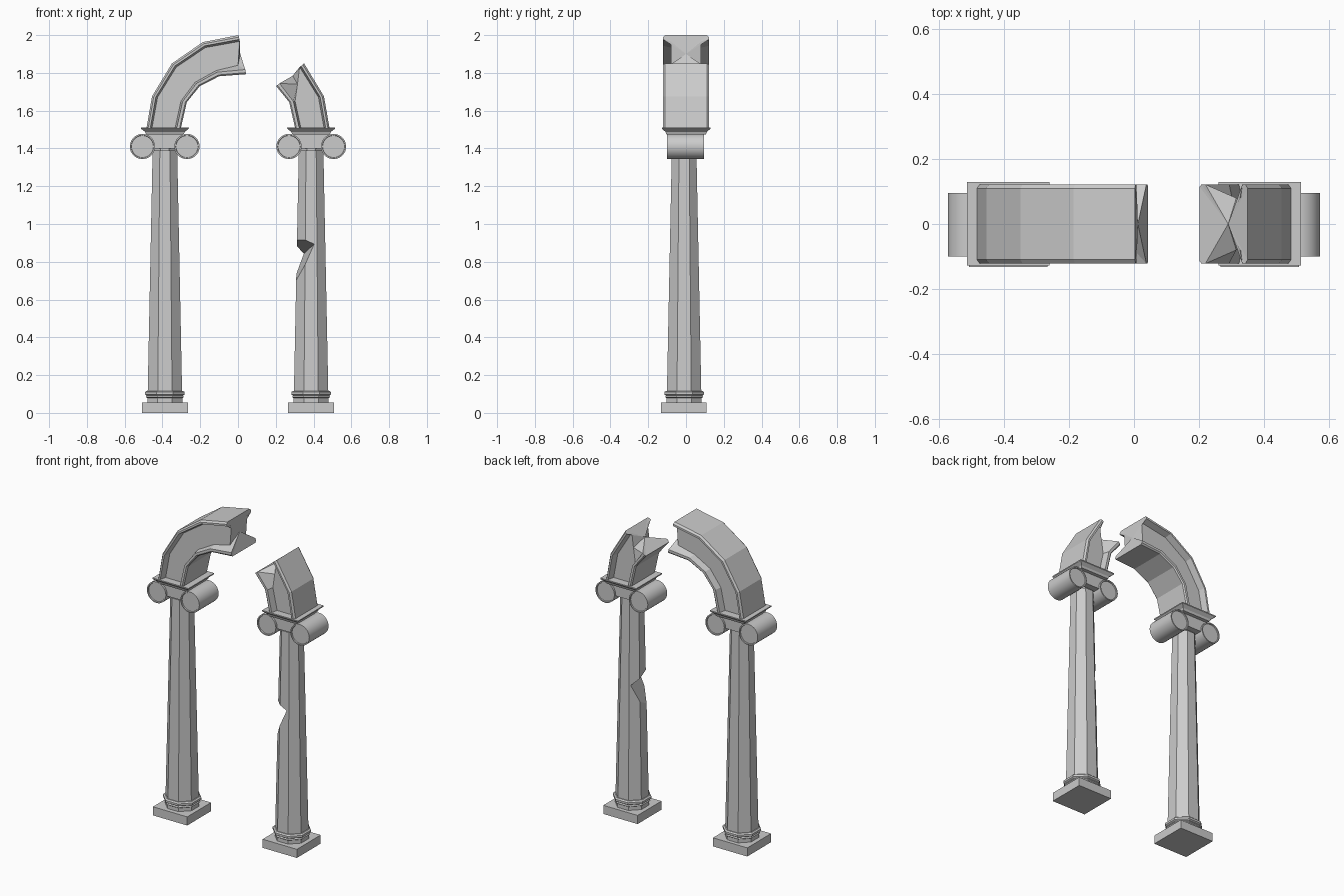
import bpy, bmesh, math
from mathutils import Vector

if "Cube" in bpy.data.objects:
    bpy.data.objects.remove(bpy.data.objects["Cube"])

CX, CY = 0.387, -0.01   # column axis


def finish(name, bm):
    bmesh.ops.recalc_face_normals(bm, faces=bm.faces)
    me = bpy.data.meshes.new(name)
    bm.to_mesh(me)
    bm.free()
    ob = bpy.data.objects.new(name, me)
    bpy.context.collection.objects.link(ob)
    return ob


def loft(name, rings):
    """Skin a closed solid through equal-length rings of points."""
    bm = bmesh.new()
    vr = [[bm.verts.new(p) for p in r] for r in rings]
    n = len(vr[0])
    for a, b in zip(vr, vr[1:]):
        for i in range(n):
            j = (i + 1) % n
            bm.faces.new((a[i], a[j], b[j], b[i]))
    bm.faces.new(vr[0])
    bm.faces.new(vr[-1])
    return finish(name, bm)


def rect(cx, cy, hx, hy, z):
    return [(cx + sx * hx, cy + sy * hy, z)
            for sx, sy in ((-1, -1), (1, -1), (1, 1), (-1, 1))]


def turned(name, cx, profile, sides=8):
    """Faceted turning; radii are measured across the flats."""
    k = 1 / math.cos(math.pi / sides)
    ang = [math.tau * (i + 0.5) / sides for i in range(sides)]
    return loft(name, [[(cx + r * k * math.cos(a), CY + r * k * math.sin(a), z)
                        for a in ang] for r, z in profile])


def scroll(name, cx):
    """Horizontal drum with slightly recessed ends."""
    rings = []
    for r, y in ((0.058, -0.094), (0.060, -0.1), (0.067, -0.1),
                 (0.067, 0.095), (0.060, 0.095), (0.058, 0.089)):
        rings.append([(cx + r * math.cos(math.tau * i / 28), y,
                       1.41 + r * math.sin(math.tau * i / 28)) for i in range(28)])
    ob = loft(name, rings)
    bpy.ops.object.select_all(action='DESELECT')
    ob.select_set(True)
    bpy.context.view_layer.objects.active = ob
    bpy.ops.object.shade_smooth_by_angle(angle=math.radians(30))


# I-shaped arch section: (fraction from outer to inner edge, half width)
HALF = [(0, 0.11), (0.05, 0.122), (0.11, 0.122), (0.16, 0.08),
        (0.83, 0.08), (0.88, 0.122), (0.96, 0.122), (1, 0.115)]
SECTION = HALF + [(t, -y) for t, y in reversed(HALF)]


def arch(name, outer, inner, web_end, tip):
    """Sweep the section along the arch; the broken end is fanned to a tip."""
    bm = bmesh.new()
    rings = []
    for k, (o, i) in enumerate(zip(outer, inner)):
        o, i = Vector((o[0], 0, o[1])), Vector((i[0], 0, i[1]))
        ring = []
        for t, y in SECTION:
            p = o.lerp(i, t)
            if k == len(outer) - 1 and t == 0.83:
                p = Vector((web_end[0], 0, web_end[1]))
            p.y = y
            ring.append(bm.verts.new(p))
        rings.append(ring)
    n = len(SECTION)
    for a, b in zip(rings, rings[1:]):
        for i in range(n):
            bm.faces.new((a[i], a[(i + 1) % n], b[(i + 1) % n], b[i]))
    bm.faces.new(rings[0])
    c = bm.verts.new(tip)
    for i in range(n):
        bm.faces.new((rings[-1][i], rings[-1][(i + 1) % n], c))
    return finish(name, bm)


# Two matching columns
shafts = {}
for side, s in (("left", -1), ("right", 1)):
    cx = s * CX
    loft(side + "_plinth", [rect(cx, -0.012, 0.121, 0.12, z) for z in (0, 0.055)])
    turned(side + "_base_ring", cx,
           [(0.093, 0.05), (0.093, 0.078), (0.1, 0.083), (0.096, 0.091),
            (0.105, 0.097), (0.105, 0.11), (0.097, 0.117), (0.085, 0.117)])
    shafts[side] = turned(side + "_shaft", cx, [(0.091, 0.11), (0.065, 1.39)])
    turned(side + "_neck", cx, [(0.055, 1.38), (0.055, 1.42)])
    loft(side + "_capital_block",
         [rect(cx, -0.002, 0.1, 0.085, z) for z in (1.40, 1.477)])
    for tag, dx in (("inner", -0.117), ("outer", 0.119)):
        scroll(f"{side}_{tag}_scroll", s * (CX + dx))
    loft(side + "_abacus", [rect(cx, 0.001, 0.1, 0.105, 1.475),
                            rect(cx, 0.001, 0.105, 0.11, 1.488),
                            rect(cx, 0.001, 0.127, 0.129, 1.505),
                            rect(cx, 0.001, 0.127, 0.129, 1.512)])

# Chipped wedge in the right shaft
wedge = []
for y in (-0.15, 0.15):
    d = (y + 0.09) / 0.16
    ox, oz = -0.06 * d, -0.055 * d
    wedge.append([(x + ox, y, z + oz) for x, z in
                  ((0.405, 0.895), (0.15, 1.02), (0.15, 0.325))])
cutter = loft("chip_cutter", wedge)
cutter.hide_render = True
shaft = shafts["right"]
mod = shaft.modifiers.new("chip", 'BOOLEAN')
mod.operation = 'DIFFERENCE'
mod.solver = 'EXACT'
mod.object = cutter
bpy.context.view_layer.objects.active = shaft
bpy.ops.object.modifier_apply(modifier=mod.name)
bpy.data.objects.remove(cutter)

# Broken arch halves
OUTER = [(0.486, 1.5), (0.455, 1.676), (0.35, 1.85), (0.186, 1.963), (-0.003, 2.0)]
INNER = [(0.304, 1.5), (0.271, 1.645), (0.202, 1.73), (0.10, 1.782), (-0.043, 1.793)]
arch("left_arch", [(-x, z) for x, z in OUTER], [(-x, z) for x, z in INNER],
     (0.0, 1.84), (0.012, 0, 1.9))
arch("right_arch", OUTER[:3], INNER[:3], (0.315, 1.74), (0.29, 0, 1.785))
